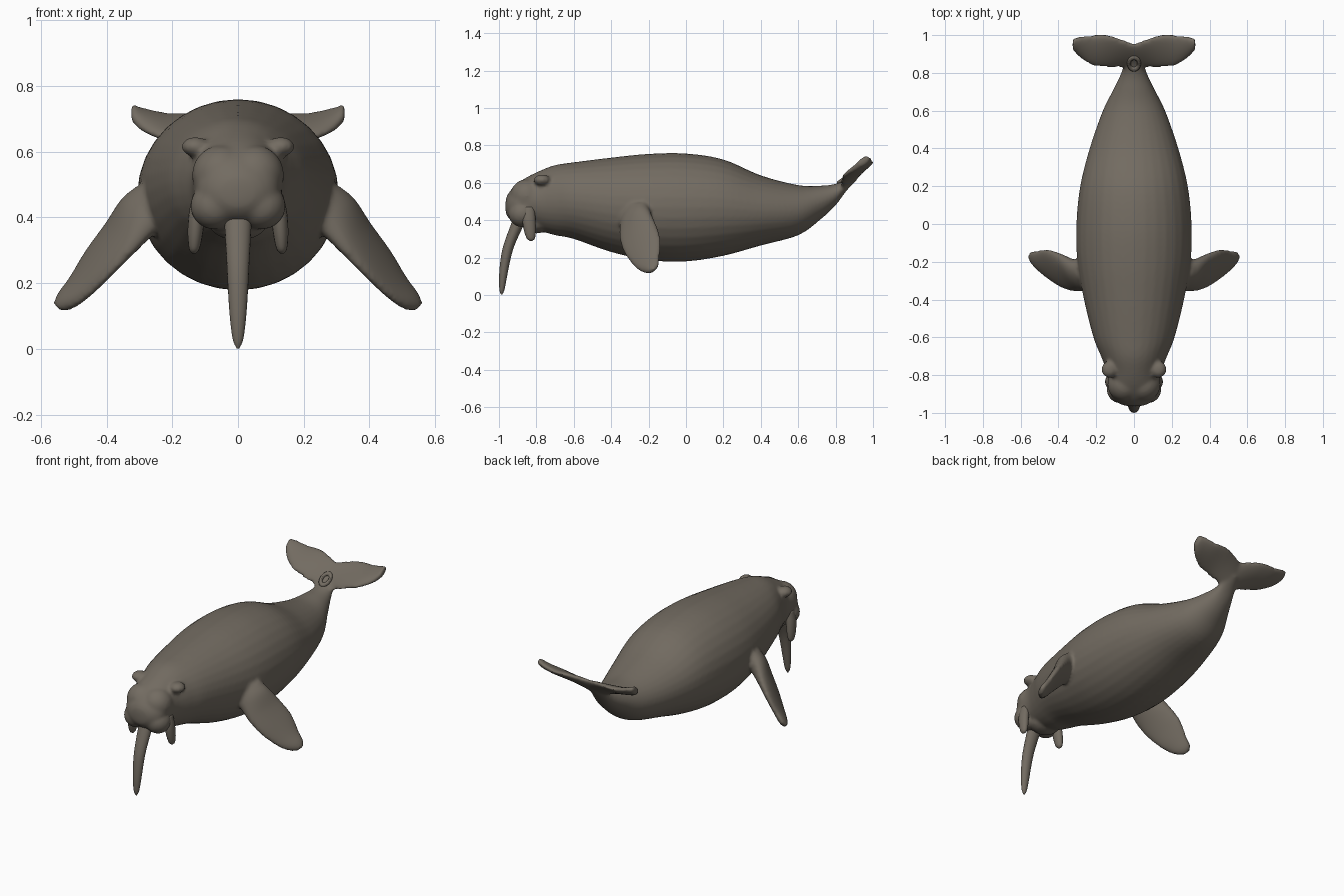
import bpy, bmesh, math
from mathutils import Vector, Matrix

cube = bpy.data.objects.get("Cube")
if cube:
    bpy.data.objects.remove(cube, do_unlink=True)

hide = bpy.data.materials.new("grey brown hide")
hide.use_nodes = True
HIDE_COLOUR = (0.17, 0.148, 0.12, 1)
hide.diffuse_color = HIDE_COLOUR
shader = hide.node_tree.nodes["Principled BSDF"]
shader.inputs["Base Color"].default_value = HIDE_COLOUR
shader.inputs["Roughness"].default_value = 0.7


def catmull(a, b, c, d, t):
    return 0.5 * (2 * b + (c - a) * t + (2 * a - 5 * b + 4 * c - d) * t * t
                  + (3 * b - a - 3 * c + d) * t ** 3)


def loft(bm, stations, sides=32, steps=5):
    """Skin smooth elliptical rings; a station is (centre, half axis u, half axis v)."""
    st = [[Vector(p) for p in s] for s in stations]
    last = len(st) - 1
    sections = []
    for i in range(last):
        four = [st[max(i - 1, 0)], st[i], st[i + 1], st[min(i + 2, last)]]
        for k in range(steps):
            sections.append([catmull(*p, k / steps) for p in zip(*four)])
    sections.append(st[last])
    rings = []
    for c, u, v in sections:
        angles = [math.tau * j / sides for j in range(sides)]
        rings.append([bm.verts.new(c + u * math.cos(a) + v * math.sin(a)) for a in angles])
    for low, high in zip(rings, rings[1:]):
        for j in range(sides):
            n = (j + 1) % sides
            bm.faces.new((low[j], low[n], high[n], high[j]))
    bm.faces.new(rings[0][::-1])
    bm.faces.new(rings[-1])


def ellipsoid(bm, centre, radii):
    matrix = Matrix.Translation(centre) @ Matrix.Diagonal((*radii, 1))
    bmesh.ops.create_uvsphere(bm, u_segments=32, v_segments=20, radius=1, matrix=matrix)


def finish(bm, name):
    bmesh.ops.recalc_face_normals(bm, faces=bm.faces)
    for f in bm.faces:
        f.smooth = True
    mesh = bpy.data.meshes.new(name)
    bm.to_mesh(mesh)
    bm.free()
    mesh.materials.append(hide)
    obj = bpy.data.objects.new(name, mesh)
    bpy.context.collection.objects.link(obj)
    return obj


# Trunk from snout to tail root: y, half width, top, bottom
trunk = [
    (-0.965, 0.02, 0.50, 0.45), (-0.955, 0.07, 0.535, 0.42), (-0.92, 0.115, 0.58, 0.39),
    (-0.86, 0.135, 0.625, 0.385), (-0.78, 0.145, 0.665, 0.345), (-0.7, 0.175, 0.695, 0.32),
    (-0.6, 0.215, 0.71, 0.3), (-0.4, 0.265, 0.735, 0.23), (-0.2, 0.3, 0.755, 0.187),
    (0, 0.305, 0.757, 0.18), (0.2, 0.285, 0.725, 0.21), (0.4, 0.235, 0.64, 0.265),
    (0.6, 0.165, 0.588, 0.32), (0.72, 0.105, 0.585, 0.405), (0.8, 0.068, 0.595, 0.48),
    (0.86, 0.05, 0.625, 0.56), (0.91, 0.03, 0.66, 0.61),
]
body = bmesh.new()
loft(body, [((0, y, (top + low) / 2), (w, 0, 0), (0, 0, (top - low) / 2))
            for y, w, top, low in trunk])

# Chin
ellipsoid(body, (0, -0.8, 0.385), (0.09, 0.08, 0.055))

# Flipper: centre, half chord, half thickness
flipper = [
    ((0.24, -0.275, 0.44), 0.08, 0.08), ((0.3, -0.27, 0.405), 0.085, 0.065),
    ((0.36, -0.255, 0.335), 0.1, 0.045), ((0.42, -0.235, 0.265), 0.1, 0.034),
    ((0.48, -0.215, 0.19), 0.075, 0.028), ((0.525, -0.195, 0.145), 0.05, 0.025),
    ((0.55, -0.185, 0.125), 0.02, 0.014),
]
# Fluke: x, leading edge y z, trailing edge y z
fluke = [
    (0, 0.82, 0.55, 0.95, 0.69), (0.06, 0.83, 0.58, 0.975, 0.705),
    (0.14, 0.83, 0.61, 1, 0.715), (0.22, 0.84, 0.635, 1, 0.715),
    (0.29, 0.885, 0.665, 0.99, 0.73), (0.325, 0.925, 0.7, 0.978, 0.74),
]
for side in (-1, 1):
    # Muzzle lobes, cheeks and brows
    ellipsoid(body, (side * 0.07, -0.875, 0.435), (0.075, 0.075, 0.072))
    ellipsoid(body, (side * 0.05, -0.85, 0.53), (0.09, 0.09, 0.09))
    ellipsoid(body, (side * 0.13, -0.77, 0.615), (0.042, 0.045, 0.03))

    # Flippers, with the trailing edge raised outward
    outward = Vector((side * 0.76, 0, 0.65))
    chord_axis = (Vector((0, 1, 0)) + outward * 0.45)
    loft(body, [((side * c[0], c[1], c[2]), chord_axis * chord, outward * thick)
                for c, chord, thick in flipper])

    # Tail flukes
    rings = []
    for x, y0, z0, y1, z1 in fluke:
        half = Vector((0, y1 - y0, z1 - z0)) / 2
        normal = Vector((0, -half.z, half.y)).normalized()
        rings.append(((side * x, (y0 + y1) / 2, (z0 + z1) / 2), half, normal * 0.021))
    loft(body, rings)

# Fuse the flesh into one soft skin
skin = finish(body, "body")
remesh = skin.modifiers.new("fuse", 'REMESH')
remesh.mode = 'VOXEL'
remesh.voxel_size = 0.01
remesh.use_smooth_shade = True
soften = skin.modifiers.new("soften", 'SMOOTH')
soften.factor = 0.5
soften.iterations = 6

# Long central tusk: y, z, radius
tusk = bmesh.new()
loft(tusk, [((0, y, z), (r, 0, 0), (0, r * 0.85, 0)) for y, z, r in (
    (-0.87, 0.45, 0.042), (-0.9, 0.38, 0.041), (-0.945, 0.27, 0.035), (-0.965, 0.19, 0.031),
    (-0.978, 0.1, 0.025), (-0.984, 0.03, 0.016), (-0.986, 0.002, 0.004))], sides=20)
finish(tusk, "central_tusk")

# Short side tusks at the mouth corners
for side, label in ((-1, "right"), (1, "left")):
    bm = bmesh.new()
    loft(bm, [((side * x, y, z), (r, 0, 0), (0, r * 1.4, 0)) for x, y, z, r in (
        (0.115, -0.84, 0.47, 0.022), (0.125, -0.84, 0.41, 0.025), (0.13, -0.835, 0.35, 0.023),
        (0.133, -0.83, 0.305, 0.016), (0.134, -0.828, 0.29, 0.005))], sides=16)
    finish(bm, label + "_side_tusk")

# Raised oval rim on top of the tail root
bpy.ops.mesh.primitive_torus_add(
    major_radius=0.027, minor_radius=0.01, major_segments=28, minor_segments=12,
    location=(0, 0.85, 0.625), rotation=(math.radians(35), 0, 0))
rim = bpy.context.object
rim.name = "tail_rim"
rim.scale = (1, 1.4, 1)
rim.data.materials.append(hide)
bpy.ops.object.shade_smooth_by_angle()
